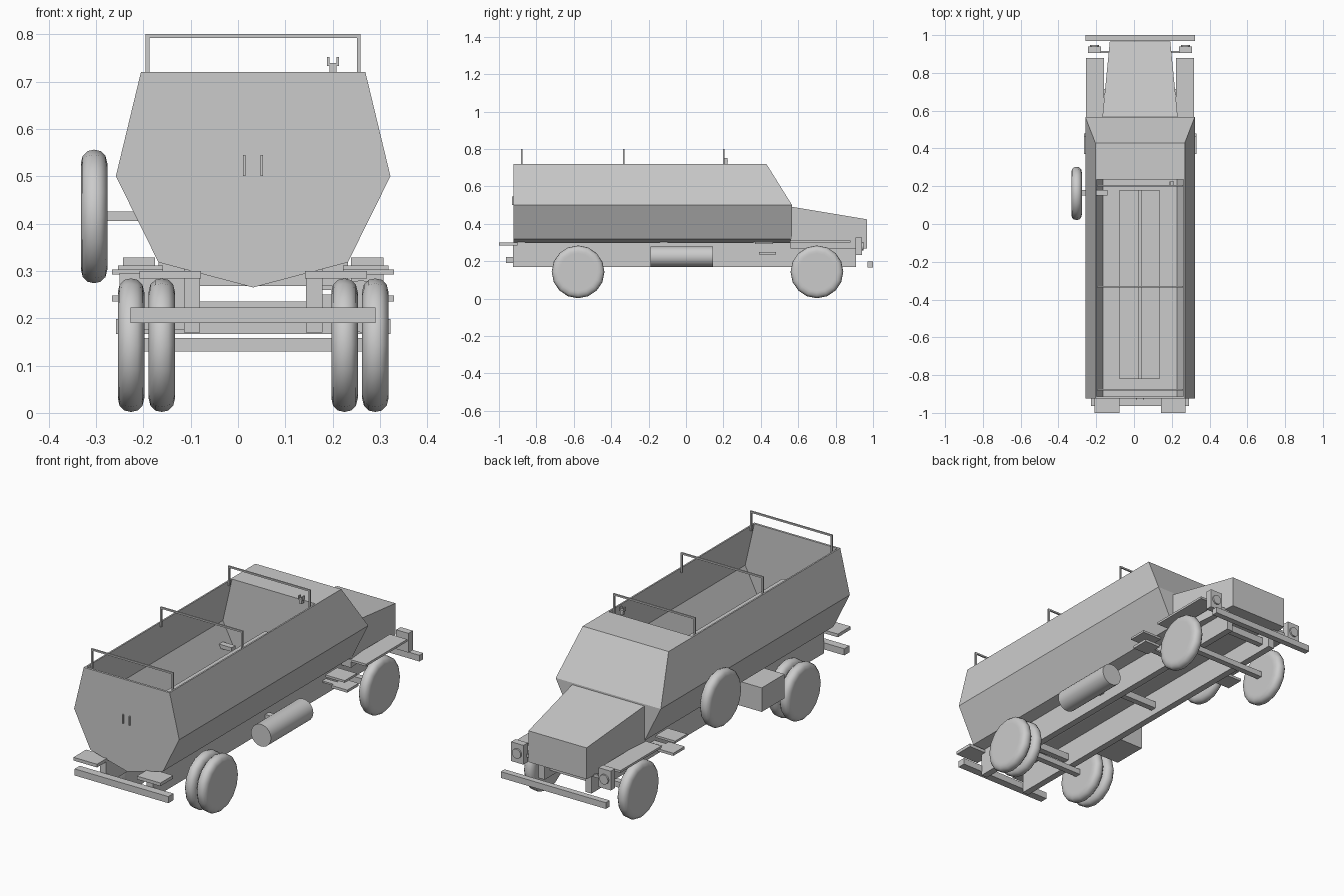
import bpy, bmesh, math
from mathutils import Matrix

if "Cube" in bpy.data.objects:
    bpy.data.objects.remove(bpy.data.objects["Cube"])

CX = 0.032  # truck centre line (the spare wheel shifts it off x = 0)
grey = bpy.data.materials.new("plain grey")
grey.diffuse_color = (0.6, 0.6, 0.6, 1)
grey.use_nodes = True
grey.node_tree.nodes["Principled BSDF"].inputs["Base Color"].default_value = grey.diffuse_color


def finish(name, bm):
    bmesh.ops.recalc_face_normals(bm, faces=bm.faces[:])
    me = bpy.data.meshes.new(name)
    bm.to_mesh(me)
    bm.free()
    me.materials.append(grey)
    ob = bpy.data.objects.new(name, me)
    bpy.context.collection.objects.link(ob)
    return ob


def box(name, x0, x1, y0, y1, z0, z1):
    bm = bmesh.new()
    bmesh.ops.create_cube(bm, size=1)
    for v in bm.verts:
        v.co = ((x0 + x1) / 2 + v.co.x * (x1 - x0), (y0 + y1) / 2 + v.co.y * (y1 - y0),
                (z0 + z1) / 2 + v.co.z * (z1 - z0))
    return finish(name, bm)


def pair(name, a, b, y0, y1, z0, z1):
    """Two boxes mirrored about the truck centre line."""
    box(name + "_right", CX + a, CX + b, y0, y1, z0, z1)
    box(name + "_left", CX - b, CX - a, y0, y1, z0, z1)


def smooth(ob, angle):
    bpy.ops.object.select_all(action='DESELECT')
    ob.select_set(True)
    bpy.context.view_layer.objects.active = ob
    bpy.ops.object.shade_smooth_by_angle(angle=math.radians(angle))


def cylinder(name, loc, r, length, axis, seg=24):
    bm = bmesh.new()
    rot = Matrix.Rotation(math.pi / 2, 4, 'Y' if axis == 'X' else 'X')
    bmesh.ops.create_cone(bm, cap_ends=True, segments=seg, radius1=r, radius2=r,
                          depth=length, matrix=Matrix.Translation(loc) @ rot)
    ob = finish(name, bm)
    smooth(ob, 40)
    return ob


def wheel(name, x, y, z, w=0.028, r=0.141, seg=16):
    """Tyre with rounded shoulders and flat sides, lathed around x."""
    prof = [(-w, .100), (-w, .112), (-w * .86, .128), (-w * .5, .138), (0, r),
            (w * .5, .138), (w * .86, .128), (w, .112), (w, .100)]
    bm = bmesh.new()
    rings = []
    for i in range(seg):
        a = 2 * math.pi * i / seg
        rings.append([bm.verts.new((x + px, y + pr * math.sin(a), z + pr * math.cos(a)))
                      for px, pr in prof])
    for i in range(seg):
        p, q = rings[i], rings[(i + 1) % seg]
        for j in range(len(prof) - 1):
            bm.faces.new((p[j], p[j + 1], q[j + 1], q[j]))
    bm.faces.new([g[0] for g in rings])
    bm.faces.new([g[-1] for g in rings])
    smooth(finish(name, bm), 40)


def loft(name, half, y_back, y_front):
    """Hull from half section (x, z); y_front gives the front y for each height."""
    pts = [(-x, z) for x, z in half] + [(x, z) for x, z in reversed(half) if x > 0]
    bm = bmesh.new()
    back = [bm.verts.new((CX + x, y_back, z)) for x, z in pts]
    front = [bm.verts.new((CX + x, y_front(z), z)) for x, z in pts]
    n = len(pts)
    for i in range(n):
        j = (i + 1) % n
        bm.faces.new((back[i], back[j], front[j], front[i]))
    bm.faces.new(back)
    bm.faces.new((front[0], front[1], front[-2], front[-1]))  # sloped upper front
    bm.faces.new(front[1:-1])                                 # upright lower front
    return finish(name, bm)


# armoured hull with an open troop compartment
hull = loft("hull", [(.237, .72), (.29, .50), (.20, .318), (0, .265)], -.923,
            lambda z: .43 if z > .6 else .567)
cutter = loft("compartment_cutter", [(.227, .73), (.28, .50), (.196, .335)], -.912,
              lambda z: .235)
cutter.hide_render = True
mod = hull.modifiers.new("open_compartment", 'BOOLEAN')
mod.operation = 'DIFFERENCE'
mod.solver = 'EXACT'
mod.object = cutter
bpy.context.view_layer.objects.active = hull
bpy.ops.object.modifier_apply(modifier=mod.name)
bpy.data.objects.remove(cutter)

# back-to-back bench
box("bench_base", CX - .05, CX + .05, -.80, .16, .33, .40)
box("bench_seat", -.076, .136, -.82, .18, .40, .42)
box("bench_backrest", .022, .042, -.82, .18, .42, .54)

# bonnet: tapered towards the nose
bm = bmesh.new()
bmesh.ops.create_cube(bm, size=1)
for v in bm.verts:
    nose, top = v.co.y > 0, v.co.z > 0
    v.co = (CX + math.copysign(.16 if nose else .20, v.co.x), .967 if nose else .56,
            (.424 if nose else .492) if top else .268)
finish("bonnet", bm)

# hoops over the compartment
for i, y in enumerate((-.877, -.332, .203)):
    pair("hoop_post_%d" % i, .219, .227, y - .004, y + .004, .70, .80)
    box("hoop_bar_%d" % i, CX - .227, CX + .227, y - .004, y + .004, .792, .80)

# small pintle mount
box("mount_stem", .193, .208, .205, .222, .715, .736)
box("mount_cradle", .188, .213, .203, .224, .733, .739)
for x in (.188, .208):
    box("mount_prong", x, x + .005, .205, .222, .736, .752)

# rear door handles
pair("door_handle", .016, .021, -.930, -.92, .50, .545)

# chassis
pair("chassis_rail", .112, .146, -.925, .908, .17, .30)
for i, y in enumerate((-.90, -.14, .36, .60)):
    pair("body_mount_%d" % i, .095, .146, y, y + .04, .295, .325)
for i, y in enumerate((-.60, .05, .85)):
    box("cross_member_%d" % i, CX - .125, CX + .125, y - .015, y + .015, .20, .235)
box("rear_axle", -.17, .235, -.592, -.562, .13, .158)
box("front_axle", -.20, .265, .685, .715, .13, .158)
box("rear_bumper", -.227, .290, -.963, -.923, .19, .223)
box("front_bumper", -.258, .322, .970, 1.0, .167, .198)
pair("rear_step", .11, .24, -1.0, -.90, .284, .30)

# front wings, cab steps and headlights
pair("wing", .19, .286, .555, .88, .30, .311)
pair("upper_step", .19, .298, .37, .465, .292, .303)
pair("lower_step", .21, .298, .39, .48, .235, .248)
pair("step_bracket", .13, .22, .41, .44, .238, .246)
pair("headlight_box", .207, .275, .905, .94, .232, .328)
pair("headlight_bracket", .14, .215, .905, .915, .26, .275)
for s in (-1, 1):
    cylinder("headlight_lens", (CX + s * .241, .943, .28), .024, .010, 'Y', 16)

# wheels: single front, twin rear, spare on the left flank
for s, side in ((-1, "left"), (1, "right")):
    wheel("front_wheel_" + side, CX + s * .258, .70, .143)
    wheel("rear_outer_wheel_" + side, CX + s * .258, -.577, .143)
    wheel("rear_inner_wheel_" + side, CX + s * .193, -.577, .143)
wheel("spare_wheel", -.304, .162, .415)
box("spare_wheel_bracket", -.28, -.14, .150, .180, .405, .425)

# fuel tank on the right, locker on the left
cylinder("fuel_tank", (.260, -.023, .225), .055, .334, 'Y')
box("tank_bracket", .16, .25, -.04, -.01, .22, .25)
box("locker", -.25, -.10, -.42, -.24, .175, .295)
